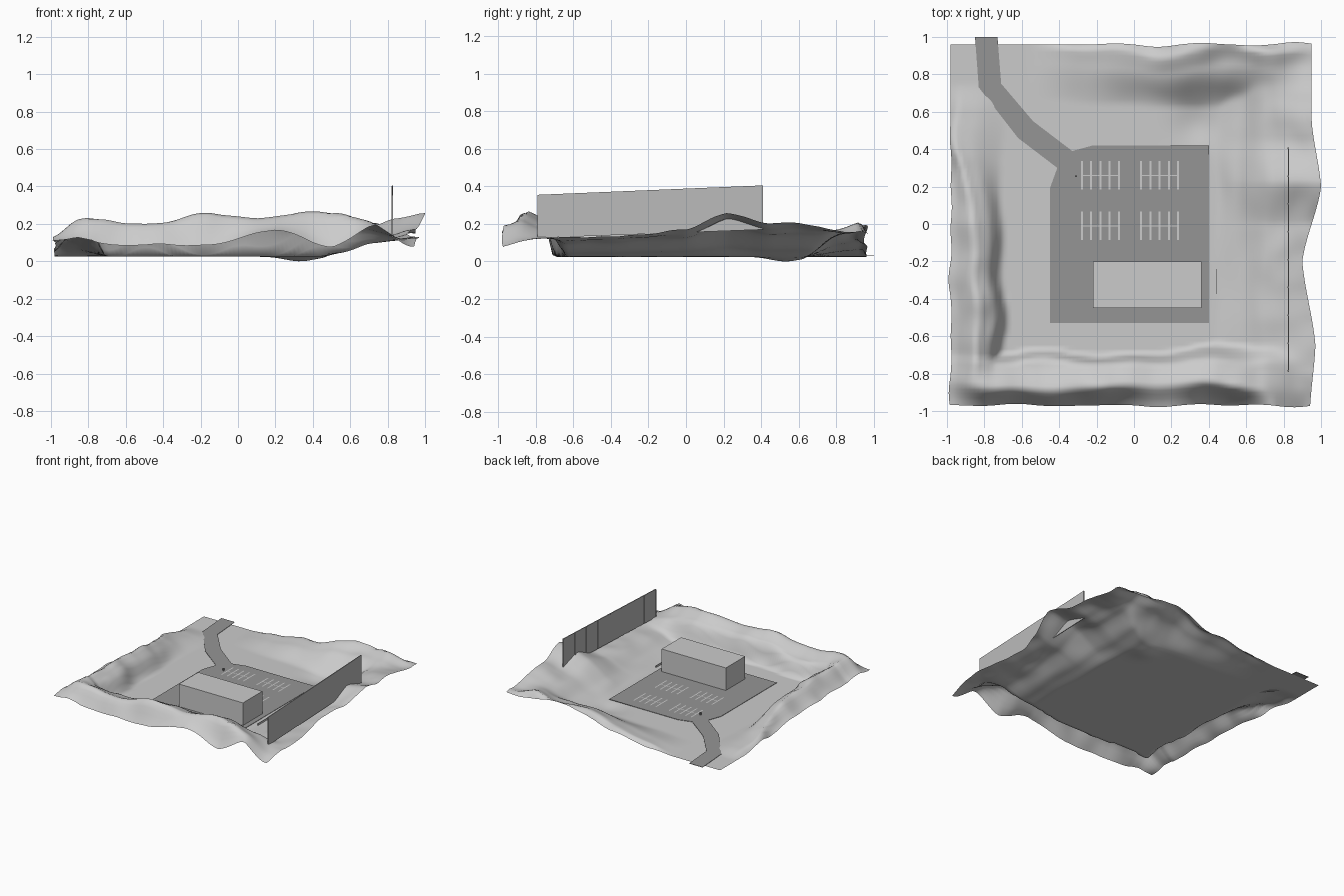
import bpy, bmesh, math
from mathutils import noise

if "Cube" in bpy.data.objects:
    bpy.data.objects.remove(bpy.data.objects["Cube"])


def mat(name, v):
    m = bpy.data.materials.new(name)
    m.diffuse_color = (v, v, v, 1)
    m.use_nodes = True
    m.node_tree.nodes["Principled BSDF"].inputs["Base Color"].default_value = m.diffuse_color
    return m


LIGHT = mat("light grey", 0.6)
ASPHALT = mat("asphalt grey", 0.3)
WALL = mat("wall grey", 0.5)
FLOOR = 0.025


def finish(bm, name, material):
    me = bpy.data.meshes.new(name)
    bm.to_mesh(me)
    bm.free()
    me.materials.append(material)
    ob = bpy.data.objects.new(name, me)
    bpy.context.collection.objects.link(ob)
    return ob


def prism(name, pts, offset, material):
    """Extrude a flat outline (3D points) along an offset."""
    bm = bmesh.new()
    f = bm.faces.new([bm.verts.new(p) for p in pts])
    r = bmesh.ops.extrude_face_region(bm, geom=[f], use_keep_orig=True)
    vs = [g for g in r["geom"] if isinstance(g, bmesh.types.BMVert)]
    bmesh.ops.translate(bm, verts=vs, vec=offset)
    bmesh.ops.recalc_face_normals(bm, faces=bm.faces)
    return finish(bm, name, material)


def add_box(bm, x0, x1, y0, y1, z0, z1):
    r = bmesh.ops.create_cube(bm, size=1)
    for v in r["verts"]:
        v.co = ((x0 + x1) / 2 + v.co.x * (x1 - x0),
                (y0 + y1) / 2 + v.co.y * (y1 - y0),
                (z0 + z1) / 2 + v.co.z * (z1 - z0))


def add_strip(bm, x0, x1, y0, y1, z):
    bm.faces.new([bm.verts.new((x, y, z)) for x, y in ((x0, y0), (x1, y0), (x1, y1), (x0, y1))])


def box(name, dims, material):
    bm = bmesh.new()
    add_box(bm, *dims)
    return finish(bm, name, material)


def curve(pts, t):
    """Softened interpolation through (t, value) points."""
    if t <= pts[0][0]:
        return pts[0][1]
    for (a, va), (b, vb) in zip(pts, pts[1:]):
        if t <= b:
            k = (t - a) / (b - a)
            k = 0.5 * k + 0.5 * k * k * (3 - 2 * k)
            return va + (vb - va) * k
    return pts[-1][1]


# Bank crest and outer edge heights (above the floor) along each side
FRONT_CREST = [(-1, .09), (-.8, .21), (-.5, .17), (-.15, .235), (.1, .21), (.43, .25), (.7, .19), (.95, .06)]
FRONT_EDGE = [(-1, .08), (-.5, .035), (-.15, .055), (.2, .14), (.5, .05), (.75, .16), (.95, .045)]
LEFT_CREST = [(-1, .09), (-.75, .19), (-.3, .18), (0, .16), (.3, .09), (.6, .03), (.75, 0)]
LEFT_EDGE = [(-1, .08), (-.5, .09), (0, .07), (.4, .015), (.6, 0)]
LEFT_TOP = [(-.3, .77), (.1, .8), (.4, .86)]
BACK_CREST = [(-.55, 0), (-.3, .04), (0, .09), (.4, .17), (.7, .18), (.95, .12)]
BACK_EDGE = [(-.35, 0), (0, .06), (.4, .16), (.7, .13), (.95, .1)]
RIGHT_EDGE = [(-.97, .045), (-.8, .10), (-.4, .11), (0, .14), (.22, .24), (.45, .18), (.7, .17), (.95, .11)]
# Outline wander of the right side
RIGHT_X = [(-1, .94), (-.65, .97), (-.2, .9), (.2, 1.0), (.55, .95), (1, .95)]


def bank(d, foot, top, crest, lip, edge, width=.11):
    """Bank profile: d is the distance outward from the centre."""
    return curve([(foot, 0), (top, .75 * crest), (top + width, crest), (lip, edge)], d)


def height(u, v):
    w = .04 * noise.noise((u * 3, v * 3, 5))
    f = bank(-v + w, .69 - .1 * max(0, u), .735, curve(FRONT_CREST, u), .985, curve(FRONT_EDGE, u), .13)
    l = bank(-u + w, .7, curve(LEFT_TOP, v), curve(LEFT_CREST, v), .975, curve(LEFT_EDGE, v), .08)
    b = bank(v + w, .64 - .05 * u, .83, curve(BACK_CREST, u), .975, curve(BACK_EDGE, u))
    # Right bank meets the edge more gently at its highest point
    r = curve([(.44, 0), (.55, .2), (.72, .7), (.83, .83), (.97, 1)], u + w) * curve(RIGHT_EDGE, v)
    h = (f ** 5 + l ** 5 + b ** 5 + r ** 5) ** .2
    h += .12 * min(h, .15) * noise.noise((u * 6, v * 6, 1))
    dip = .025 * math.exp(-((u - .33) ** 2 + (v - .53) ** 2) / .012)
    return FLOOR + h - dip


# Terrain sheet: flat floor with banks round three and a half sides
bm = bmesh.new()
N = 90
bmesh.ops.create_grid(bm, x_segments=N, y_segments=N, size=.97)
for vert in bm.verts:
    u, v = vert.co.x, vert.co.y
    z = height(u, v)
    k = min(1, max(0, (z - FLOOR) / .05))
    x, y = u, v
    if u > .6:
        x = .6 + (u - .6) / .37 * (curve(RIGHT_X, v) - .6)
    if u < -.6:
        x = -.6 + (u + .6) / .37 * (.38 + k * .02 * noise.noise((1, v * 5, 0)))
    if v > .6:
        y -= .01 * (v - .6) / .37
    if abs(v) > .6:
        y += k * .02 * noise.noise((u * 4, v, 9)) * (abs(v) - .6) / .37
    vert.co = (x, y, z)
for f in bm.faces:
    f.smooth = True
finish(bm, "terrain", LIGHT)

# Asphalt car park with the access road
lot = [(-.45, -.53), (.4, -.53), (.4, .42), (-.22, .42), (-.33, .39), (-.41, .30), (-.45, .19)]
prism("car_park", [(x, y, .028) for x, y in lot], (0, 0, .003), ASPHALT)
left = [(-.85, 1), (-.83, .73), (-.62, .46), (-.41, .30)]
right = [(-.73, 1), (-.71, .75), (-.54, .55), (-.33, .39)]
prism("access_road", [(x, y, .028) for x, y in left + right[::-1]], (0, 0, .003), ASPHALT)

# Painted parking bays
bm = bmesh.new()
for cx in (-.18, .137):
    for cy in (.26, -.01):
        add_strip(bm, cx - .1, cx + .1, cy - .003, cy + .003, .0325)
        for i in range(-2, 3):
            x = cx + i * .0495
            add_strip(bm, x - .005, x + .005, cy - .076, cy + .076, .033)
finish(bm, "parking_lines", LIGHT)

# Building block
box("building", (-.22, .36, -.45, -.2, .03, .215), LIGHT)

# Sloping wall on the right bank with posts on its inner side
prism("boundary_wall", [(.824, -.79, .125), (.824, .41, .17), (.824, .41, .405), (.824, -.79, .355)],
      (.006, 0, 0), WALL)
bm = bmesh.new()
for i in range(9):
    y = -.785 + i * 1.19 / 8
    t = i / 8
    add_box(bm, .820, .825, y - .004, y + .004, .13 + .045 * t, .353 + .05 * t)
finish(bm, "wall_posts", WALL)

# Small upright board beside the building, and entrance post
box("side_board", (.44, .444, -.375, -.24, .025, .04), LIGHT)
box("entrance_post", (-.315, -.305, .25, .26, .03, .05), ASPHALT)
